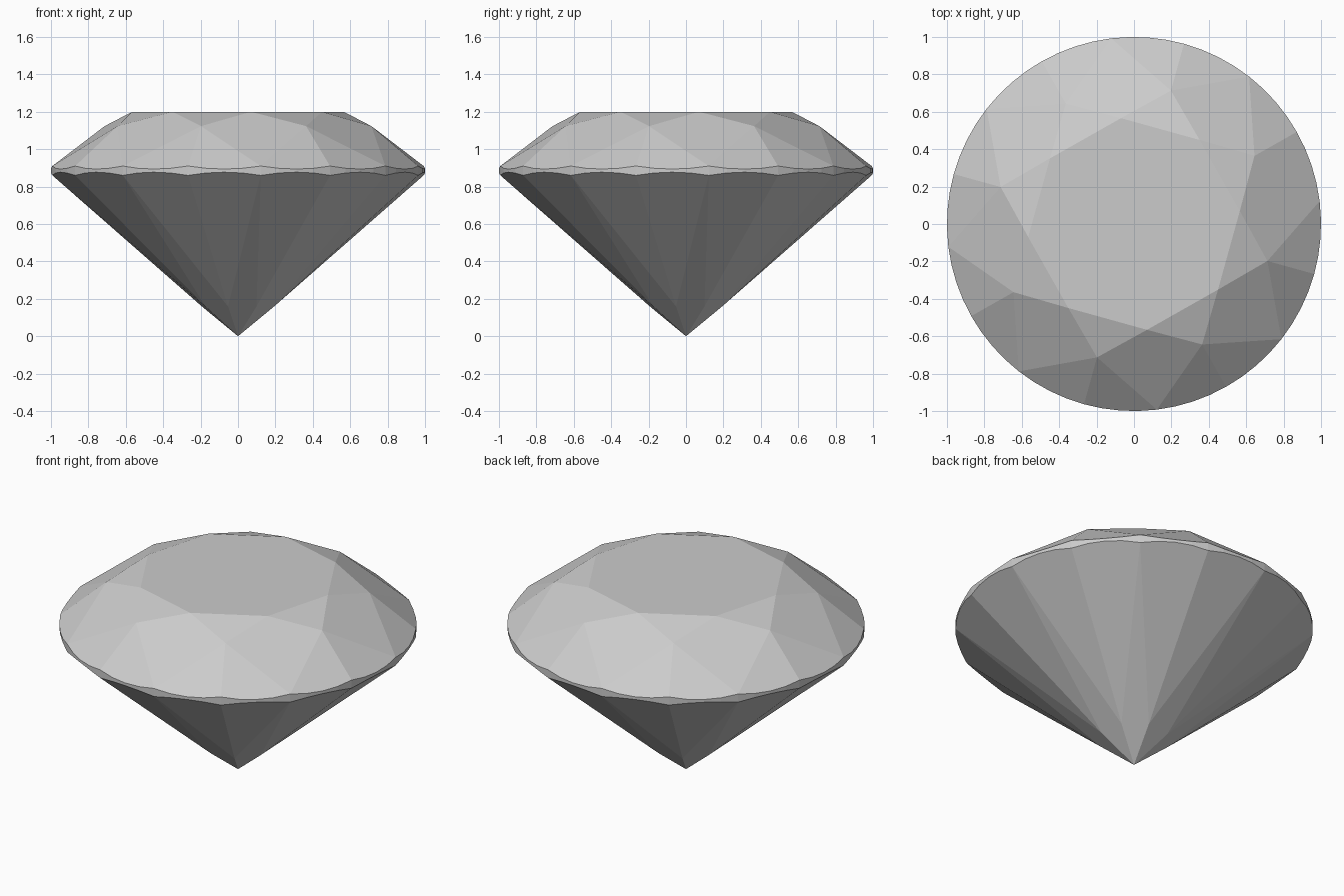
import bpy, bmesh
from math import cos, sin, radians

if "Cube" in bpy.data.objects:
    bpy.data.objects.remove(bpy.data.objects["Cube"])

TURN = 7.0                 # rotation of the whole cut, degrees
N = 8                      # main symmetry
SUB = 4                    # girdle segments per scallop
HALF = radians(22.5)       # angle between neighbouring girdle cusps
C = cos(HALF / 2)

R_TABLE, Z_TABLE = 0.57, 1.20
R_MID = 0.74               # where star, bezel and upper half facets meet
Z_TOP, Z_LOW = 0.91, 0.86  # girdle cusps
R_LOW = 0.20               # where mains and lower half facets meet

# heights and slopes that keep every facet planar
bezel = (Z_TABLE - Z_TOP) / (1 - R_TABLE)
Z_MID = Z_TOP + bezel * (1 - R_MID * cos(HALF))
Z_JOIN = Z_LOW * cos(HALF) * R_LOW
s_up = (Z_MID - Z_TOP) / (C * (1 - R_MID))
s_low = (Z_LOW - Z_JOIN) / (C * (1 - R_LOW))

bm = bmesh.new()


def vert(r, a, z):
    a += radians(TURN)
    return bm.verts.new((r * cos(a), r * sin(a), z))


def ring(r, z, shift):
    return [vert(r, HALF * (2 * k + shift), z) for k in range(N)]


def girdle(z, slope):
    pts = []
    for i in range(2 * N * SUB):
        t = (i % SUB) / SUB - 0.5
        pts.append(vert(1, HALF * i / SUB, z + slope * (cos(t * HALF) - C)))
    return pts


table = ring(R_TABLE, Z_TABLE, 0)
mid = ring(R_MID, Z_MID, 1)
top = girdle(Z_TOP, -s_up)
low = girdle(Z_LOW, s_low)
join = ring(R_LOW, Z_JOIN, 1)
culet = bm.verts.new((0, 0, 0))
M = len(top)


def arc(pts, cusp):
    return [pts[(cusp * SUB + j) % M] for j in range(SUB + 1)]


face = bm.faces.new
face(table)
for k in range(N):
    n = (k + 1) % N
    # crown: star, bezel kite, two upper halves
    face((table[k], mid[k], table[n]))
    face((table[k], mid[k - 1], top[2 * k * SUB], mid[k]))
    # pavilion: main kite
    face((culet, join[k], low[2 * k * SUB], join[k - 1]))
    for h in (2 * k, 2 * k + 1):
        face([mid[k]] + arc(top, h))
        face([join[k]] + arc(low, h)[::-1])
# girdle band
for i in range(M):
    j = (i + 1) % M
    face((low[i], low[j], top[j], top[i]))

bmesh.ops.recalc_face_normals(bm, faces=bm.faces[:])
mesh = bpy.data.meshes.new("cut_gem")
bm.to_mesh(mesh)
bm.free()
bpy.context.collection.objects.link(bpy.data.objects.new("cut_gem", mesh))
